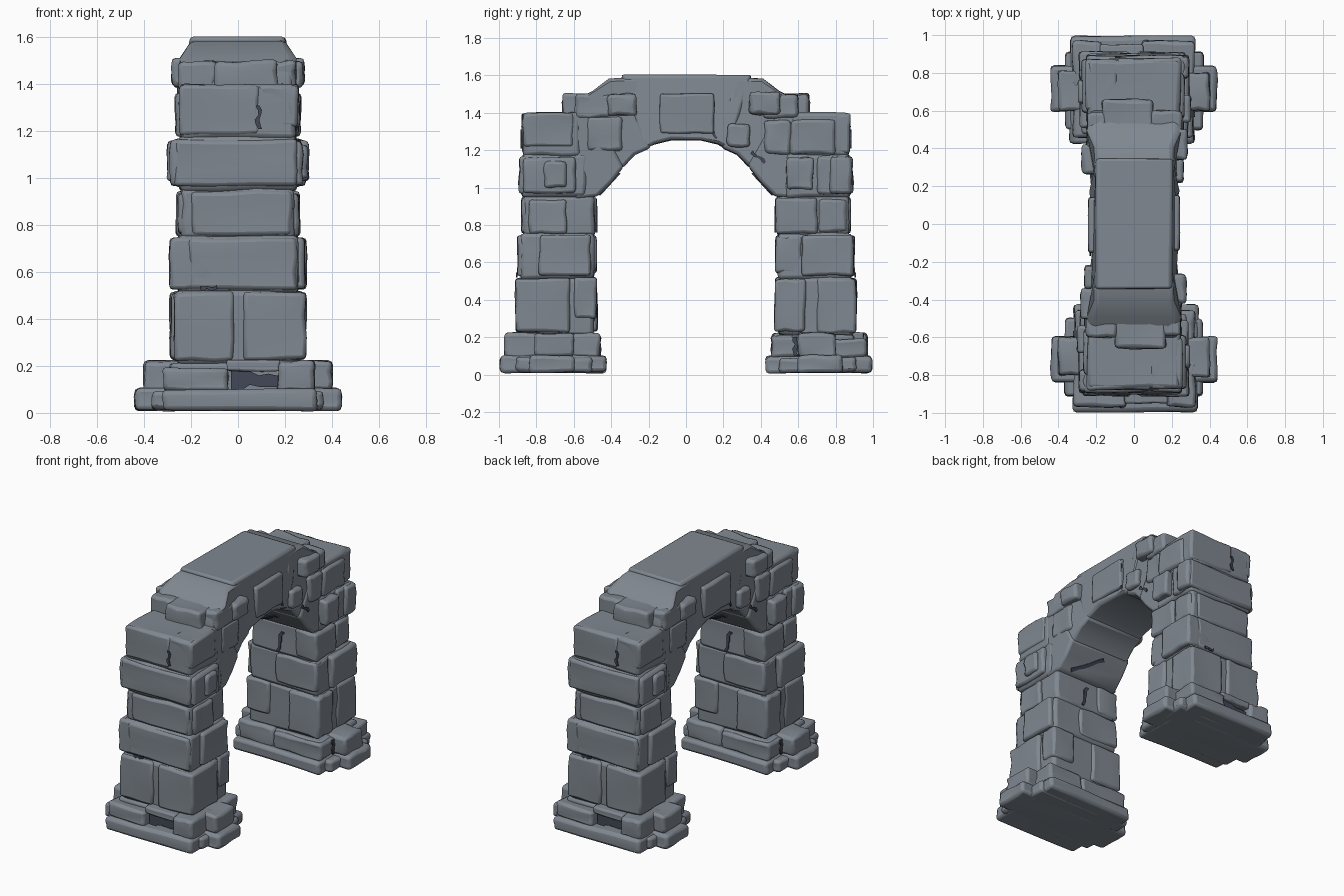
import bpy, bmesh, math, random
from mathutils import Vector

if "Cube" in bpy.data.objects:
    bpy.data.objects.remove(bpy.data.objects["Cube"])

random.seed(7)


def material(name, rgb):
    mat = bpy.data.materials.new(name)
    mat.diffuse_color = (*rgb, 1)
    mat.use_nodes = True
    mat.node_tree.nodes["Principled BSDF"].inputs["Base Color"].default_value = mat.diffuse_color
    return mat


stone_mat = material("slate grey stone", (0.215, 0.245, 0.28))
gap_mat = material("dark crevice", (0.055, 0.065, 0.095))


def finish(bm, name, bevel, twin=True, mat=stone_mat):
    """Turn a bmesh into a worn stone, and add its half-turn twin."""
    bmesh.ops.recalc_face_normals(bm, faces=bm.faces)
    me = bpy.data.meshes.new(name)
    bm.to_mesh(me)
    bm.free()
    me.materials.append(mat)
    ob = bpy.data.objects.new(name, me)
    bpy.context.collection.objects.link(ob)
    if bevel:
        mod = ob.modifiers.new("worn edges", 'BEVEL')
        mod.width, mod.segments = bevel, 2
        mod.limit_method, mod.angle_limit = 'ANGLE', math.radians(40)
        bpy.ops.object.select_all(action='DESELECT')
        ob.select_set(True)
        bpy.context.view_layer.objects.active = ob
        bpy.ops.object.shade_smooth_by_angle(angle=math.radians(55))
    if twin:
        other = ob.copy()
        other.name = name + "_back"
        other.rotation_euler.z = math.pi
        bpy.context.collection.objects.link(other)


def jitter(bm, amount):
    for v in bm.verts:
        v.co += Vector([random.uniform(-amount, amount) for _ in range(3)])


def block(name, x, y, z, bevel=0.018, rough=0.007):
    """Lumpy box stone between the given (min, max) ranges."""
    bm = bmesh.new()
    bmesh.ops.create_cube(bm, size=1)
    bmesh.ops.subdivide_edges(bm, edges=bm.edges[:], cuts=2, use_grid_fill=True)
    for v in bm.verts:
        v.co = [lo + (c + 0.5) * (hi - lo) for c, (lo, hi) in zip(v.co, (x, y, z))]
    jitter(bm, rough)
    finish(bm, name, bevel)


def prism(bm, ring_a, ring_b):
    """Closed solid between two matching rings of points."""
    a, b = ([bm.verts.new(p) for p in ring] for ring in (ring_a, ring_b))
    bm.faces.new(a)
    bm.faces.new(b)
    for i in range(len(a)):
        j = (i + 1) % len(a)
        bm.faces.new((a[i], a[j], b[j], b[i]))


def wedge(name, profile, half, twin=True):
    """Arch stone: a (y, z) profile run across x, narrowing at the top."""
    bm = bmesh.new()
    prism(bm, *[[(s * half * (0.89 if z > 1.55 else 1), y, z) for y, z in profile]
                for s in (-1, 1)])
    jitter(bm, 0.004)
    finish(bm, name, 0.018, twin)


def crevice(name, start, end, normal, width=0.014):
    """Thin jagged dark plate lying on a stone face."""
    a, b, n = Vector(start), Vector(end), Vector(normal).normalized()
    side = (b - a).cross(n).normalized()
    left, right = [], []
    for i in range(6):
        mid = a.lerp(b, i / 5) + side * random.uniform(-.008, .008)
        w = width * random.uniform(.35, .65)
        left.append(mid + side * w)
        right.append(mid - side * w)
    ring = left + right[::-1]
    bm = bmesh.new()
    prism(bm, ring, [p + n * .008 for p in ring])
    finish(bm, name, 0, mat=gap_mat)


# Footing slab: cross-shaped outline
block("footing_slab", (-.32, .34), (-.992, -.425), (.010, .10), .02, .006)
block("footing_cross", (-.44, .44), (-.84, -.595), (.010, .105), .02, .006)
block("footing_middle", (-.365, .365), (-.91, -.50), (.012, .09), .02, .006)

# Second footing course, with a dark slot left open in the front
block("plinth_core", (-.29, .29), (-.90, -.48), (.08, .215))
block("plinth_left", (-.40, -.21), (-.80, -.60), (.09, .22))
block("plinth_right", (.21, .40), (-.81, -.60), (.09, .22))
block("plinth_corner_left", (-.32, -.04), (-.968, -.76), (.09, .19))
block("plinth_corner_right", (.17, .325), (-.968, -.72), (.09, .22))
block("plinth_lintel", (-.05, .18), (-.95, -.80), (.178, .225), .01, .004)
block("plinth_inner_right", (.05, .32), (-.63, -.46), (.09, .22))
block("plinth_inner_left", (-.31, .05), (-.62, -.455), (.09, .205))
crevice("slot_shadow", (-.03, -.915, .142), (.17, -.915, .142), (0, -1, 0), .066)

# Pier: one core stone per course
courses = [(.21, .52, .262, -.895, -.492), (.51, .755, .257, -.885, -.492),
           (.74, .96, .241, -.868, -.488), (.945, 1.18, .25, -.875, -.53),
           (1.165, 1.40, .245, -.87, -.56)]
for i, (z0, z1, w, y0, y1) in enumerate(courses):
    block("pier_course_%d" % (i + 1), (-w, w), (y0, y1), (z0, z1), .022, .006)

# Facing stones that stand slightly proud of the pier: x, y, z ranges
facing = [
    ((-.27, -.02), (-.910, -.70), (.22, .515)), ((.02, .29), (-.910, -.62), (.225, .515)),
    ((.10, .275), (-.60, -.478), (.30, .52)), ((-.285, -.05), (-.64, -.475), (.23, .51)),
    ((-.21, .25), (-.900, -.72), (.525, .742)), ((.12, .285), (-.785, -.51), (.53, .745)),
    ((-.29, -.10), (-.895, -.62), (.53, .745)), ((-.26, .05), (-.62, -.478), (.54, .74)),
    ((-.20, .23), (-.878, -.70), (.755, .945)), ((.10, .262), (-.84, -.64), (.755, .935)),
    ((-.262, -.10), (-.70, -.48), (.755, .945)), ((-.255, -.08), (-.86, -.71), (.76, .935)),
    ((-.27, .25), (-.892, -.70), (.965, 1.165)), ((.10, .275), (-.87, -.59), (.97, 1.16)),
    ((-.30, -.10), (-.68, -.54), (.99, 1.16)), ((-.29, -.12), (-.885, -.77), (.965, 1.165)),
    ((.15, .298), (-.76, -.64), (1.0, 1.14)),
    ((-.25, .09), (-.877, -.68), (1.185, 1.395)), ((.09, .255), (-.872, -.60), (1.22, 1.398)),
    ((-.265, -.08), (-.80, -.56), (1.18, 1.36)),
]
for i, (x, y, z) in enumerate(facing):
    block("facing_stone_%d" % (i + 1), x, y, z, .016, .006)

# Arch ring: springer, haunch and one long crown stone
wedge("springer", [(-.33, 1.115), (-.40, 1.03), (-.475, .95), (-.60, .94),
                   (-.62, 1.39), (-.50, 1.42)], .241)
wedge("haunch", [(-.19, 1.215), (-.27, 1.175), (-.345, 1.10), (-.60, 1.38),
                 (-.59, 1.47), (-.50, 1.515), (-.41, 1.585), (-.25, 1.592)], .232)
wedge("crown", [(-.23, 1.20), (-.17, 1.23), (-.08, 1.252), (.08, 1.252), (.17, 1.23),
                (.23, 1.20), (.29, 1.40), (.35, 1.603), (-.35, 1.603), (-.29, 1.40)],
      .228, twin=False)

# Stones on the shoulder and flanks of the arch
block("shoulder_stone", (-.10, .17), (-.66, -.44), (1.36, 1.50))
block("shoulder_side_right", (.14, .248), (-.59, -.39), (1.37, 1.50))
block("shoulder_side_left", (-.252, -.09), (-.60, -.41), (1.37, 1.495))
block("flank_stone_right", (.12, .275), (-.42, -.265), (1.385, 1.50))
block("flank_stone_left", (-.28, -.12), (-.50, -.34), (1.39, 1.51))
block("flank_low_right", (.12, .25), (-.53, -.34), (1.20, 1.38))
block("flank_low_left", (-.26, -.12), (-.34, -.22), (1.22, 1.34))
block("flank_spring_left", (-.255, -.12), (-.56, -.42), (1.18, 1.36))
block("crown_flank", (.12, .242), (-.14, .15), (1.29, 1.50), .012, .004)

# Dark crevices between stones
crevice("crevice_plinth", (-.314, -.59, .10), (-.314, -.585, .20), (-1, 0, 0), .02)
crevice("crevice_crown", (-.228, -.14, 1.40), (-.228, -.145, 1.49), (-1, 0, 0))
crevice("crevice_arch", (-.228, -.12, 1.35), (-.228, -.16, 1.26), (-1, 0, 0))
crevice("crevice_spring", (-.241, -.42, 1.13), (-.241, -.35, 1.19), (-1, 0, 0), .018)
crevice("crevice_front_top", (.09, -.878, 1.21), (.085, -.878, 1.31), (0, -1, 0), .016)
crevice("crevice_front_low", (-.16, -.902, .535), (-.09, -.902, .53), (0, -1, 0), .016)
crevice("crevice_inner", (.03, -.482, .76), (.0, -.482, .90), (0, 1, 0), .02)
crevice("crevice_soffit", (.15, -.455, .972), (-.05, -.365, 1.07), (0, .73, -.68), .022)
